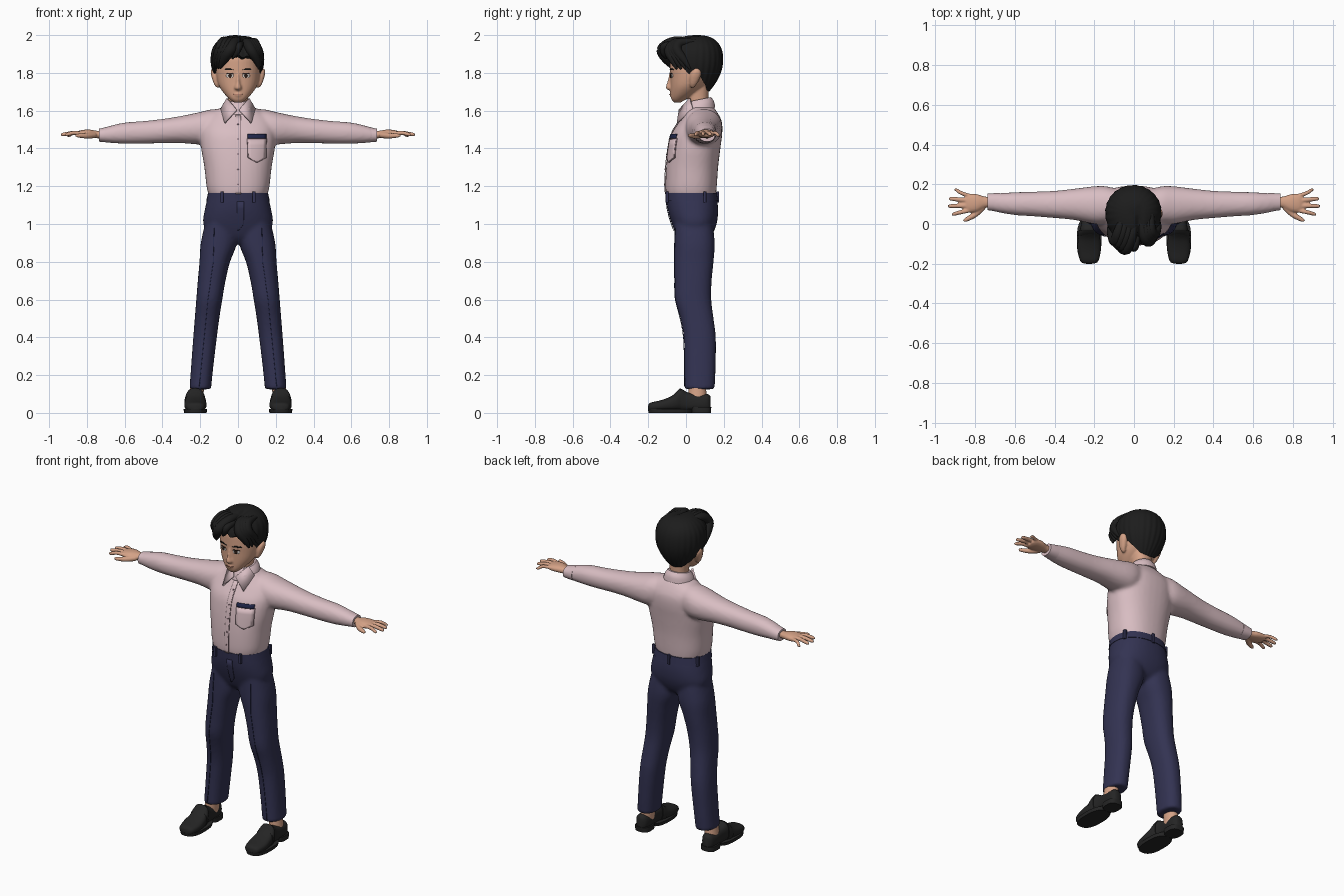
import bpy, bmesh, math
from mathutils import Vector
from mathutils.bvhtree import BVHTree


def mat(name, *rgb):
    m = bpy.data.materials.new(name)
    m.diffuse_color = (*rgb, 1)
    return m


PINK = mat("shirt_pink", .69, .51, .54)
SEAM = mat("seam_mauve", .32, .21, .24)
NAVY = mat("trouser_navy", .033, .033, .085)
BLUE = mat("cloth_blue", .015, .02, .07)
HAIR = mat("hair_black", .012, .012, .012)
SKIN = mat("skin", .66, .36, .24)
SHOE = mat("shoe_black", .018, .018, .018)
WHITE = mat("eye_white", .75, .7, .66)
BROWN = mat("eye_brown", .03, .015, .01)
LIP = mat("lip", .42, .16, .12)


def smooth_rows(rows, n=4):
    """Catmull-Rom interpolation of equal-length tuples."""
    out = []
    for i in range(len(rows) - 1):
        a, b = rows[max(i - 1, 0)], rows[i]
        c, d = rows[i + 1], rows[min(i + 2, len(rows) - 1)]
        for k in range(n):
            t = k / n
            out.append([.5 * (2 * q + (r - p) * t + (2 * p - 5 * q + 4 * r - s) * t * t
                        + (3 * q - p - 3 * r + s) * t ** 3) for p, q, r, s in zip(a, b, c, d)])
    return out + [list(rows[-1])]


def skin_rings(bm, rings):
    """Bridge rings of points and cap both ends."""
    vs = [[bm.verts.new(p) for p in ring] for ring in rings]
    n = len(vs[0])
    for a, b in zip(vs, vs[1:]):
        for i in range(n):
            bm.faces.new((a[i], a[(i + 1) % n], b[(i + 1) % n], b[i]))
    bm.faces.new(vs[0][::-1])
    bm.faces.new(vs[-1])


def loft(bm, axis, rows, power=2.2, seg=28, tilt=0.0, n=4):
    """Rows are (position on axis, min a, max a, min b, max b)."""
    rings = []
    for t, a0, a1, b0, b1 in smooth_rows(rows, n):
        ring = []
        for i in range(seg):
            c, s = math.cos(2 * math.pi * i / seg), math.sin(2 * math.pi * i / seg)
            a = (a0 + a1) / 2 + (a1 - a0) / 2 * math.copysign(abs(c) ** (2 / power), c)
            b = (b0 + b1) / 2 + (b1 - b0) / 2 * math.copysign(abs(s) ** (2 / power), s)
            ring.append({'x': (t, a, b), 'y': (a, t, b), 'z': (a, b, t + tilt * b)}[axis])
        rings.append(ring)
    skin_rings(bm, rings)


def tube(bm, pts, seg=12):
    """Points are (x, y, z, radius)."""
    rows = smooth_rows(pts, 5)
    rings = []
    for i, p in enumerate(rows):
        d = Vector(rows[min(i + 1, len(rows) - 1)][:3]) - Vector(rows[max(i - 1, 0)][:3])
        q = d.to_track_quat('Z', 'Y')
        rings.append([Vector(p[:3]) + q @ Vector((p[3] * math.cos(2 * math.pi * k / seg),
                      p[3] * math.sin(2 * math.pi * k / seg), 0)) for k in range(seg)])
    skin_rings(bm, rings)


def finish(bm, name, material, mirror=False, voxel=0, relax=3, thick=0):
    bmesh.ops.recalc_face_normals(bm, faces=bm.faces)
    me = bpy.data.meshes.new(name)
    bm.to_mesh(me)
    bm.free()
    me.materials.append(material)
    ob = bpy.data.objects.new(name, me)
    bpy.context.collection.objects.link(ob)
    bpy.ops.object.select_all(action='DESELECT')
    bpy.context.view_layer.objects.active = ob
    ob.select_set(True)
    bpy.ops.object.shade_smooth_by_angle(angle=math.radians(45))
    if mirror:
        ob.modifiers.new("mirror", 'MIRROR').use_mirror_merge = False
    if thick:
        m = ob.modifiers.new("thickness", 'SOLIDIFY')
        m.thickness, m.offset = thick, 0
    if voxel:
        m = ob.modifiers.new("blend", 'REMESH')
        m.mode, m.voxel_size, m.use_smooth_shade = 'VOXEL', voxel, True
        m = ob.modifiers.new("relax", 'SMOOTH')
        m.iterations, m.factor = relax, .5
    return ob


def decal(target, name, material, rows, off=.003, mirror=False, nx=6):
    """Thin plate laid on the front of a part; rows are (z, x0, x1)."""
    bpy.context.view_layer.update()
    tree = BVHTree.FromObject(target, bpy.context.evaluated_depsgraph_get())
    fine = [[p + (q - p) * k / 3 for p, q in zip(a, b)] for a, b in zip(rows, rows[1:]) for k in range(3)]
    bm, grid = bmesh.new(), []
    for z, x0, x1 in fine + [rows[-1]]:
        line = []
        for i in range(nx + 1):
            x = x0 + (x1 - x0) * i / nx
            hit = tree.ray_cast(Vector((x, -1, z)), Vector((0, 1, 0)))[0]
            line.append(bm.verts.new((x, (hit.y if hit else 0) - off, z)))
        grid.append(line)
    for a, b in zip(grid, grid[1:]):
        for i in range(nx):
            bm.faces.new((a[i], a[i + 1], b[i + 1], b[i]))
    return finish(bm, name, material, mirror, thick=.003)


def oval(x, z, rx, rz, n=8):
    return [(z + rz * math.cos(math.pi * i / n), x - rx * math.sin(math.pi * i / n) - 1e-4,
             x + rx * math.sin(math.pi * i / n) + 1e-4) for i in range(n + 1)]


# Shirt: torso and both sleeves blended together
bm = bmesh.new()
loft(bm, 'z', [(1.15, -.155, .155, -.105, .158), (1.2, -.167, .167, -.109, .163),
               (1.3, -.178, .178, -.105, .17), (1.4, -.195, .195, -.093, .182),
               (1.48, -.2, .2, -.075, .192), (1.54, -.19, .19, -.037, .19),
               (1.585, -.145, .145, -.008, .17), (1.62, -.08, .08, .0, .145)], 2.3, 36)
sleeve = [(.06, .01, .17, 1.44, 1.61), (.14, 0, .19, 1.42, 1.607), (.2, 0, .19, 1.42, 1.593),
          (.3, .02, .178, 1.428, 1.572), (.4, .03, .167, 1.428, 1.556), (.5, .038, .163, 1.425, 1.545),
          (.6, .045, .16, 1.425, 1.537), (.68, .058, .155, 1.43, 1.519), (.73, .07, .152, 1.436, 1.503)]
for s in (1, -1):
    loft(bm, 'x', [(s * r[0], *r[1:]) for r in sleeve])
shirt = finish(bm, "shirt", PINK, voxel=.011, relax=4)

bm = bmesh.new()
loft(bm, 'x', [(.675, .06, .156, 1.431, 1.519), (.705, .065, .155, 1.433, 1.511), (.737, .07, .153, 1.436, 1.504)])
finish(bm, "cuff", PINK, True)

# Collar band and folded points
bm = bmesh.new()
loft(bm, 'z', [(1.585, -.092, .092, -.03, .155), (1.62, -.08, .08, -.018, .148), (1.645, -.062, .062, .0, .132)],
     2, 32, tilt=.2)
finish(bm, "collar", PINK)
bm = bmesh.new()
bm.faces.new([bm.verts.new(p) for p in ((.058, .02, 1.665), (.09, .035, 1.61), (.07, -.046, 1.535), (.006, -.035, 1.605))])
bmesh.ops.triangulate(bm, faces=bm.faces)
finish(bm, "collar_point", PINK, True, thick=.009)

# Placket, buttons, pocket and pocket cloth
decal(shirt, "placket", PINK, [(z, -.014, .014) for z in (1.575, 1.5, 1.4, 1.3, 1.2, 1.16)])
decal(shirt, "placket_seam", SEAM, [(z, .012, .015) for z in (1.57, 1.5, 1.4, 1.3, 1.2, 1.16)], .005, nx=1)
for z in (1.53, 1.45, 1.37, 1.29, 1.21):
    decal(shirt, "button", SEAM, oval(0, z, .005, .005), .006)
decal(shirt, "pocket_edge", SEAM, [(1.452, .048, .152), (1.35, .052, .149), (1.326, .096, .104)], .003)
decal(shirt, "pocket", PINK, [(1.448, .051, .149), (1.352, .055, .146), (1.33, .096, .104)], .006)
decal(shirt, "pocket_cloth", BLUE, [(1.476, .05, .15), (1.452, .052, .15)], .008)

# Trousers: hips and both legs blended together
bm = bmesh.new()
loft(bm, 'z', [(.895, -.05, .05, -.01, .08), (.93, -.14, .14, -.045, .13), (1.0, -.184, .184, -.075, .162),
               (1.08, -.175, .175, -.097, .17), (1.165, -.155, .155, -.105, .16)], 2.3, 36)
leg = [(.125, .143, .257, -.008, .152), (.25, .13, .248, -.008, .157), (.4, .112, .237, -.012, .158),
       (.5, .099, .229, -.03, .146), (.6, .083, .221, -.057, .134), (.7, .066, .213, -.06, .136),
       (.8, .042, .204, -.062, .146), (.9, .006, .197, -.062, .152), (1.02, .01, .17, -.06, .14)]
for s in (1, -1):
    loft(bm, 'z', [(r[0], *sorted((s * r[1], s * r[2])), *r[3:]) for r in leg], 2.3)
trousers = finish(bm, "trousers", NAVY, voxel=.011)
bm = bmesh.new()
loft(bm, 'z', [(1.122, -.168, .168, -.106, .169), (1.165, -.159, .159, -.109, .164)], 2.3, 36)
for x, y in ((.085, -.1), (-.085, -.1), (.15, .1), (-.15, .1), (0, .168)):
    loft(bm, 'z', [(1.115, x - .008, x + .008, y - .008, y + .008), (1.172, x - .008, x + .008, y - .008, y + .008)], 6, 12, n=1)
finish(bm, "waistband", NAVY)
decal(trousers, "fly", NAVY, [(1.12, -.005, .032), (1.0, -.003, .03), (.965, -.002, .004)], .004)
decal(trousers, "leg_crease", BLUE, [(.98, .125, .127), (.8, .13, .132), (.6, .158, .16), (.4, .178, .18),
                                     (.14, .204, .206)], .002, True, 1)

# Ankles and loafers
bm = bmesh.new()
loft(bm, 'z', [(.06, .185, .262, .01, .11), (.16, .178, .25, .015, .105)], 2, 20)
finish(bm, "ankle", SKIN, True)
bm = bmesh.new()
loft(bm, 'y', [(-.2, .205, .245, .015, .04), (-.187, .18, .27, .01, .054), (-.13, .167, .284, .01, .068),
               (-.075, .17, .281, .01, .09), (-.03, .182, .272, .01, .126), (.01, .187, .266, .01, .108),
               (.08, .185, .266, .01, .098), (.115, .192, .26, .01, .1), (.131, .208, .244, .015, .085)], 2.6)
loft(bm, 'y', [(-.06, .169, .284, .01, .1), (-.045, .173, .281, .01, .118), (-.03, .178, .276, .01, .131)], 2.6)
finish(bm, "shoe", SHOE, True)
bm = bmesh.new()
loft(bm, 'z', [(0, .166, .286, -.198, .03), (.02, .164, .288, -.202, .04)], 2.6, n=1)
loft(bm, 'z', [(0, .18, .272, .03, .132), (.03, .18, .272, .025, .134)], 3, n=1)
finish(bm, "sole", SHOE, True)

# Hands with spread fingers
bm = bmesh.new()
loft(bm, 'x', [(.71, .085, .138, 1.452, 1.492), (.75, .082, .138, 1.454, 1.494), (.79, .062, .15, 1.455, 1.5),
               (.83, .058, .153, 1.458, 1.497), (.85, .068, .145, 1.464, 1.49)])
for y0, x1, y1, z1, r in ((.14, .905, .172, 1.468, .010), (.117, .932, .127, 1.474, .0115),
                          (.093, .937, .09, 1.474, .0115), (.07, .918, .05, 1.473, .011)):
    tube(bm, [(.82, y0, 1.478, r), (.87, (y0 + y1) / 2, 1.482, r), (x1 - .01, y1, z1, r * .85), (x1, y1, z1, r * .4)])
tube(bm, [(.76, .085, 1.47, .016), (.8, .048, 1.467, .015), (.845, .022, 1.468, .011), (.86, .016, 1.468, .005)])
finish(bm, "hand", SKIN, True, voxel=.005, relax=2)

# Head with nose, lips, ears and neck
bm = bmesh.new()
loft(bm, 'z', [(1.642, -.018, .018, -.062, -.03), (1.66, -.043, .043, -.077, .0), (1.69, -.073, .073, -.081, .05),
               (1.73, -.1, .1, -.082, .1), (1.78, -.114, .114, -.083, .14), (1.83, -.118, .118, -.085, .165),
               (1.9, -.112, .112, -.074, .165), (1.96, -.07, .07, 0, .13)], 2.15, 36)
loft(bm, 'z', [(1.708, -.012, .012, -.092, -.05), (1.72, -.021, .021, -.107, -.05),
               (1.75, -.012, .012, -.1, -.05), (1.8, -.009, .009, -.088, -.05)], 2, 16)
loft(bm, 'z', [(1.672, -.015, .015, -.082, -.05), (1.686, -.026, .026, -.088, -.05), (1.699, -.015, .015, -.083, -.05)], 2, 16)
loft(bm, 'z', [(1.56, -.056, .056, .01, .12), (1.65, -.052, .052, .012, .118), (1.75, -.06, .06, .0, .12)])
for s in (1, -1):
    loft(bm, 'z', [(z, *sorted((s * .1, s * x)), y - w, y + w) for z, x, y, w in
                   ((1.722, .114, .035, .01), (1.745, .129, .04, .02), (1.785, .142, .05, .029),
                    (1.81, .144, .055, .024), (1.824, .138, .055, .01))], 2.2, 20)
head = finish(bm, "head", SKIN, voxel=.006, relax=3)

# Eyes, brows and mouth
decal(head, "eye", WHITE, oval(.043, 1.785, .02, .011), .002, True)
decal(head, "iris", BROWN, oval(.042, 1.785, .009, .011), .004, True)
decal(head, "eyelid", BROWN, [(1.799, .03, .056), (1.794, .022, .066)], .005, True)
decal(head, "eyebrow", HAIR, [(1.822, .038, .066), (1.814, .018, .074)], .003, True)
decal(head, "mouth", LIP, [(1.689, -.024, .024), (1.685, -.022, .022)], .002)

# Hair cap: hairline height varies from front (1) to back (-1)
LINE = [(-1.01, 1.7), (-.7, 1.71), (-.3, 1.755), (0, 1.8), (.3, 1.795), (.6, 1.855), (1.01, 1.9)]


def hairline(c):
    for (a, za), (b, zb) in zip(LINE, LINE[1:]):
        if c <= b:
            return za + (zb - za) * (c - a) / (b - a)


bm = bmesh.new()
rings = []
for j in range(1, 25):
    ring = []
    for i in range(144):
        th = 2 * math.pi * i / 144
        t, c = j / 24, -math.sin(th)
        z = 2 - (2 - hairline(c)) * t * t
        h = (z - 1.87) / .13
        f = (1 - h ** 2.4) ** (1 / 2.4) if h > 0 else 1 - .55 * ((1.87 - z) / .17) ** 2
        f *= 1 + .014 * t * math.cos(24 * th + 2.5 * t)
        x = .141 * f * math.cos(th) - .003
        y = .06 - c * f * (.17 if c > 0 else .136)
        if y < .1:
            z -= .016 * math.exp(-((x - .025) / .016) ** 2) * min(1, (.1 - y) / .08)
        ring.append((x, y, z))
    rings.append(ring)
skin_rings(bm, rings + [[(p[0] * .5, .06 + (p[1] - .06) * .5, 1.85) for p in rings[-1]]])
finish(bm, "hair_cap", HAIR)

# Swept fringe locks on both sides of the parting
bm = bmesh.new()
for k in range(4):
    d = k * .022
    tube(bm, [(.012 - d, .05, 1.966, .012), (-.012 - d, -.06 + d * .3, 1.966, .026),
              (-.04 - d * .8, -.125 + d * .6, 1.925, .03), (-.072 - d * .6, -.105 + d * .9, 1.875, .025),
              (-.095 - d * .5, -.075 + d * 1.1, 1.825, .006)])
    tube(bm, [(.036 + d * .8, .05, 1.966, .012), (.048 + d * .6, -.05 + d * .3, 1.96, .024),
              (.07 + d * .5, -.088 + d * .6, 1.92, .027), (.098 + d * .3, -.07 + d * .9, 1.87, .021),
              (.112 + d * .2, -.05 + d * 1.1, 1.82, .005)])
tube(bm, [(.02, -.06, 1.955, .012), (.004, -.115, 1.94, .02), (-.008, -.12, 1.905, .014), (-.03, -.105, 1.875, .004)])
finish(bm, "fringe", HAIR)
